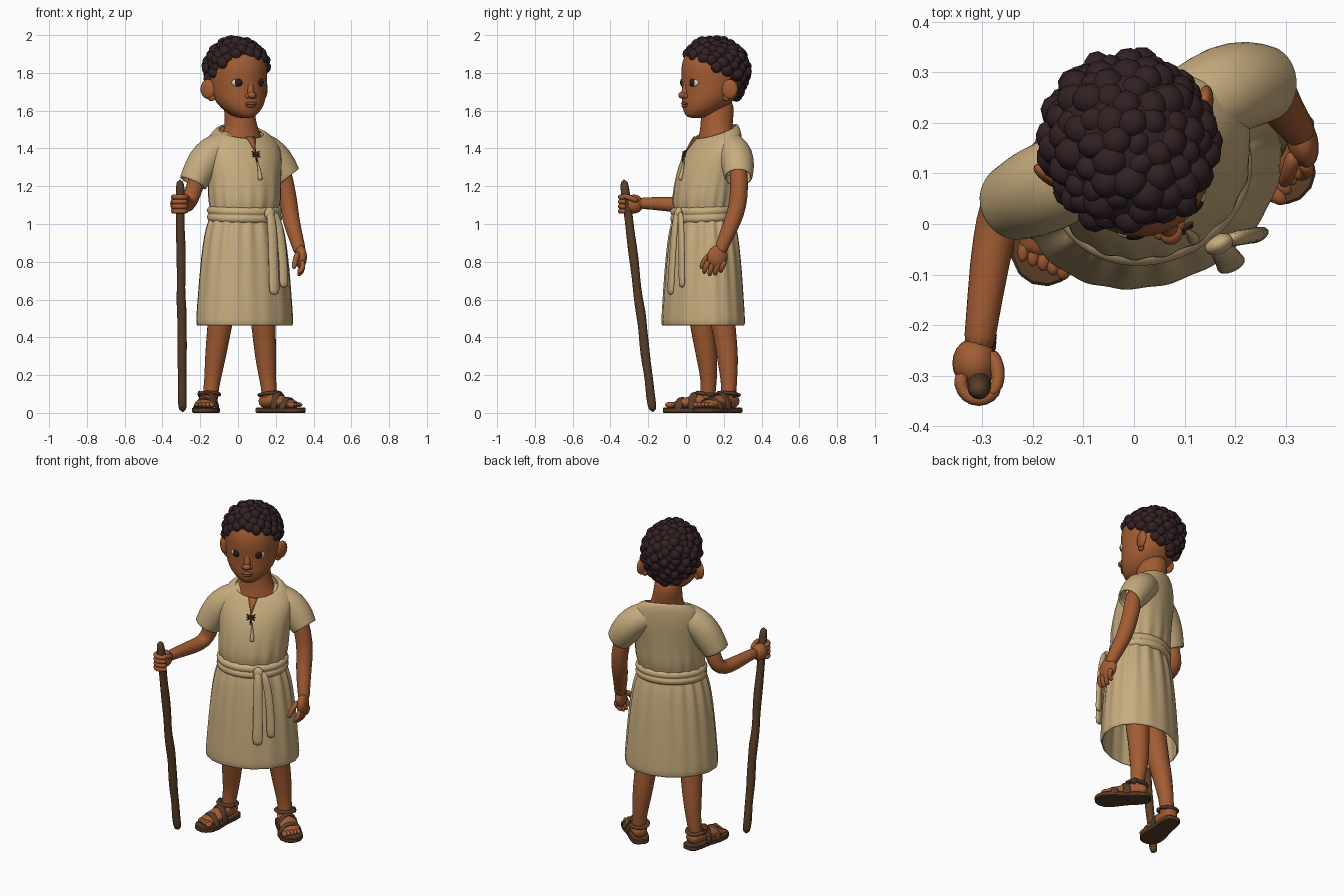
import bpy, bmesh, random
from mathutils import Vector, Matrix
from math import sin, cos, pi, radians, sqrt

random.seed(4)
if "Cube" in bpy.data.objects:
    bpy.data.objects.remove(bpy.data.objects["Cube"])
YAW = radians(25)
FWD, LEFT = Vector((sin(YAW), -cos(YAW), 0)), Vector((cos(YAW), sin(YAW), 0))
X, Y, Z = Vector((1, 0, 0)), Vector((0, 1, 0)), Vector((0, 0, 1))

def material(name, *rgb):
    m = bpy.data.materials.new(name)
    m.use_nodes = True
    m.diffuse_color = (*rgb, 1)
    m.node_tree.nodes["Principled BSDF"].inputs["Base Color"].default_value = (*rgb, 1)
    return m

skin = material("brown skin", .36, .107, .033)
lip = material("lip brown", .29, .085, .032)
cloth = material("tan cloth", .57, .415, .21)
hair_col = material("dark hair", .032, .015, .017)
wood = material("staff wood", .1, .048, .02)
leather = material("sandal leather", .1, .046, .021)
lace = material("dark lacing", .06, .025, .015)
eye_white = material("eye white", .7, .62, .5)
iris_col = material("iris brown", .03, .012, .008)

def finish(name, bm, mat, subsurf=0, solid=0, smooth=True):
    bmesh.ops.recalc_face_normals(bm, faces=bm.faces)
    me = bpy.data.meshes.new(name)
    bm.to_mesh(me)
    bm.free()
    me.materials.append(mat)
    me.polygons.foreach_set("use_smooth", [smooth] * len(me.polygons))
    ob = bpy.data.objects.new(name, me)
    bpy.context.scene.collection.objects.link(ob)
    if solid:
        mod = ob.modifiers.new("thickness", 'SOLIDIFY')
        mod.thickness, mod.offset = solid, -1
    if subsurf:
        ob.modifiers.new("smooth", 'SUBSURF').levels = subsurf
    return ob

def skin_rings(name, rings, mat, caps, solid):
    bm = bmesh.new()
    rows = [[bm.verts.new(p) for p in ring] for ring in rings]
    for a, b in zip(rows, rows[1:]):
        for i in range(len(a)):
            bm.faces.new((a[i - 1], a[i], b[i], b[i - 1]))
    for row in (rows[0], rows[-1]) if caps else ():
        bm.faces.new(row)
    return finish(name, bm, mat, 1, solid)

def loft(name, rings, mat, segs=32, caps=False, solid=0):
    """Turned level ellipses: x, y, z, half width, half depth, tilt, fold depth."""
    out = []
    for x, y, z, a, b, tilt, fold in rings:
        ring = []
        for t in [2 * pi * i / segs for i in range(segs)]:
            f = 1 + fold * sin(17 * t + .9 * sin(3 * t))
            u, v = a * f * cos(t), b * f * sin(t)
            ring.append(Vector((x, y, z + tilt * v)) + LEFT * u - FWD * v)
        out.append(ring)
    return skin_rings(name, out, mat, caps, solid)

def tube(name, pts, mat, ref=X, segs=12, solid=0):
    """Swept ellipse through points: x, y, z, side radius, optional other radius."""
    pos = [Vector(p[:3]) for p in pts]
    out = []
    for i, p in enumerate(pts):
        t = (pos[min(i + 1, len(pos) - 1)] - pos[max(i - 1, 0)]).normalized()
        side = t.cross(ref).normalized()
        up = side.cross(t)
        angles = [2 * pi * k / segs for k in range(segs)]
        out.append([pos[i] + side * p[3] * cos(a) + up * p[-1] * sin(a) for a in angles])
    return skin_rings(name, out, mat, not solid, solid)

def ball(name, loc, radii, mat, turn=YAW):
    bm = bmesh.new()
    m = Matrix.Translation(loc) @ Matrix.Rotation(turn, 4, 'Z') @ Matrix.Diagonal((*radii, 1))
    bmesh.ops.create_uvsphere(bm, u_segments=20, v_segments=12, radius=1, matrix=m)
    return finish(name, bm, mat)

def head_pt(u, v, z):
    return Vector((-.01, .16, z)) + LEFT * u - FWD * v

def chest_pt(u, v, z):
    return Vector((.03, .13, z)) + FWD * v + LEFT * u

# Head and neck: height, half width, front, back
head = [(*head_pt(0, (f + b) / 2, z), a, (b - f) / 2, 0, 0) for z, a, f, b in [
    (1.56, .03, -.155, -.07), (1.575, .066, -.178, -.01), (1.615, .112, -.188, .05), (1.665, .14, -.187, .1),
    (1.72, .149, -.184, .14), (1.78, .155, -.193, .16), (1.85, .156, -.19, .165), (1.91, .138, -.165, .15),
    (1.95, .1, -.11, .1), (1.965, .04, -.04, .04)]]
loft("head", head, skin, caps=True)
loft("neck", [(.025, .15, 1.39, .15, .1, .3, 0), (.02, .15, 1.45, .12, .09, .3, 0), (.02, .16, 1.5, .09, .085, .2, 0),
              (.01, .165, 1.56, .08, .087, 0, 0), (0, .17, 1.68, .08, .09, 0, 0)], skin, caps=True)

# Face
bridge = [(-.165, 1.77, .018), (-.173, 1.73, .018), (-.186, 1.695, .021), (-.187, 1.665, .016)]
tube("nose_bridge", [(*head_pt(0, v, z), r) for v, z, r in bridge], skin)
ball("nose_tip", head_pt(0, -.199, 1.682), (.023, .02, .018), skin)
ball("upper_lip", head_pt(0, -.186, 1.637), (.034, .012, .008), lip)
ball("lower_lip", head_pt(0, -.185, 1.625), (.028, .013, .009), lip)
for s, side in ((1, "left"), (-1, "right")):
    ball(side + "_nostril", head_pt(s * .019, -.187, 1.677), (.014, .014, .012), skin)
    ball(side + "_eye", head_pt(s * .066, -.16, 1.748), (.032, .016, .022), eye_white, YAW + s * .35)
    ball(side + "_iris", head_pt(s * .065, -.167, 1.749), (.023, .013, .0215), iris_col, YAW + s * .35)
    for part, z, h, v, r, mat in (("lash", 1.766, .008, -.176, .006, iris_col), ("brow", 1.803, .01, -.18, .005, lip)):
        tube(side + "_" + part, [(*head_pt(s * u, v + (u - .03) * .6 * (u > .05), z + h * k), r)
             for u, k in ((.034, 0), (.055, 1), (.08, .9), (.098, -.3))], mat, Z, 8)
    ball(side + "_ear", head_pt(s * .164, .002, 1.714), (.018, .044, .052), skin, YAW - s * .6)
    ball(side + "_ear_lobe", head_pt(s * .148, -.008, 1.67), (.014, .022, .02), skin, YAW - s * .6)

# Hair: close cap plus round curls above a sloping hairline
def scalp(d, grow):
    return head_pt(d.x * (.15 + grow), -.008 + d.y * (.168 + grow), 1.825 + d.z * ((.146 if d.z > 0 else .22) + grow))

def below_hairline(d, p):
    return p.z < 1.772 - .13 * d.y

bm = bmesh.new()
bmesh.ops.create_uvsphere(bm, u_segments=48, v_segments=32, radius=1)
bmesh.ops.delete(bm, geom=[v for v in bm.verts if below_hairline(v.co, scalp(v.co, .012))], context='VERTS')
for v in bm.verts:
    v.co = scalp(v.co, .012)
finish("hair_cap", bm, hair_col, solid=.012)
bm = bmesh.new()
COUNT = 170
for i in range(COUNT):
    dz, ang = 1 - (2 * i + 1) / COUNT, i * pi * (3 - sqrt(5)) + random.uniform(-.1, .1)
    d = Vector((sqrt(1 - dz * dz) * cos(ang), sqrt(1 - dz * dz) * sin(ang), dz))
    p = scalp(d, random.uniform(-.008, .002))
    if not below_hairline(d, p):
        turn = Matrix.Rotation(random.uniform(0, pi), 4, 'Z') @ Matrix.Diagonal((1, random.uniform(.8, 1.1), 1, 1))
        bmesh.ops.create_icosphere(bm, subdivisions=2, radius=random.uniform(.029, .037), matrix=Matrix.Translation(p) @ turn)
finish("hair_curls", bm, hair_col)

# Tunic top, sleeves, skirt and belt
loft("tunic_top", [(.035, .095, 1.06, .185, .15, 0, .02), (.035, .095, 1.1, .19, .157, 0, .03), (.035, .1, 1.14, .2, .166, 0, .02),
     (.035, .11, 1.25, .2, .158, 0, .006), (.03, .135, 1.36, .212, .149, .1, 0), (.025, .152, 1.43, .205, .13, .22, 0),
     (.02, .16, 1.475, .165, .118, .33, 0), (.018, .16, 1.497, .128, .104, .38, .01), (.018, .16, 1.487, .117, .095, .38, .01)],
     cloth, segs=72, solid=.01)
tube("left_sleeve", [(.04, .185, 1.425, .075), (.125, .238, 1.408, .086), (.185, .268, 1.36, .092), (.228, .277, 1.3, .087),
     (.258, .277, 1.255, .077), (.266, .277, 1.245, .075)], cloth, Y, 20, .012)
tube("right_sleeve", [(-.02, .14, 1.425, .075), (-.105, .104, 1.405, .086), (-.163, .077, 1.357, .091), (-.2, .06, 1.295, .088),
     (-.232, .045, 1.23, .078), (-.239, .042, 1.215, .077)], cloth, Y, 20, .012)
hem = [(.46, .262, .008), (.48, .268, .008), (.6, .258, .01), (.75, .246, .015), (.9, .227, .025), (.98, .21, .035),
       (1.03, .192, .03), (1.06, .186, 0)]
loft("skirt", [(.035, .092, z, a, a * .79, 0, f) for z, a, f in hem], cloth, segs=96, solid=.012)
band = [(-.043, -.012), (-.037, .004), (-.02, .01), (-.005, .007), (0, 0), (.006, .007), (.02, .01), (.036, .004), (.042, -.012)]
loft("belt", [(.035, .094, 1.052 + dz, .196 + g, .162 + g, .04, 0) for dz, g in band], cloth, segs=48)
ball("belt_knot", (.168, -.04, 1.053), (.03, .02, .036), cloth)
tube("belt_tail_long", [(x, y, z, w, .015) for x, y, z, w in [(.168, -.045, 1.07, .022), (.18, -.06, 1, .027),
     (.187, -.07, .85, .028), (.192, -.08, .68, .031), (.193, -.082, .62, .031)]], cloth, FWD)
tube("belt_tail_short", [(x, y, z, w, .015) for x, y, z, w in [(.185, -.03, 1.07, .02), (.218, -.026, 1, .024),
     (.237, -.022, .85, .024), (.243, -.022, .71, .026), (.244, -.022, .66, .026)]], cloth, FWD)

# Neck slit and lacing
slit = [(-.026, .088, 1.462), (.026, .088, 1.462), (.014, .119, 1.425), (0, .149, 1.38), (-.014, .119, 1.425)]
bm = bmesh.new()
bm.faces.new([bm.verts.new(chest_pt(*p)) for p in slit])
finish("neck_slit", bm, skin, solid=.004)
for k, (a, b) in enumerate([((-.03, 1.39), (.028, 1.35)), ((.03, 1.39), (-.028, 1.35)), ((-.03, 1.37), (.03, 1.37)), ((0, 1.4), (0, 1.32))]):
    tube("lace_%d" % k, [(*chest_pt(u, .152 + (1.38 - z) * .25, z), .007) for u, z in (a, b)], lace, FWD, 6)
cord = [(.003, .154, 1.35, .005), (.012, .17, 1.29, .007), (.012, .18, 1.25, .014), (.012, .182, 1.23, .014)]
tube("lace_cord", [(*chest_pt(*p[:3]), p[3]) for p in cord], cloth, FWD, 8)

# Arms
tube("left_arm", [(.22, .272, 1.34, .05), (.252, .284, 1.2, .05), (.27, .275, 1.1, .049), (.28, .25, 1.02, .047),
     (.3, .218, .95, .042), (.32, .192, .885, .036), (.33, .178, .84, .034)], skin)
tube("right_arm", [(-.19, .06, 1.32, .048), (-.23, .064, 1.19, .047), (-.255, .055, 1.125, .046), (-.27, .01, 1.1, .044),
     (-.286, -.08, 1.103, .041), (-.3, -.19, 1.11, .033), (-.309, -.26, 1.11, .033)], skin)

# Relaxed left hand
ball("left_palm", (.332, .166, .825), (.031, .056, .062), skin, .25)
for i in range(4):
    y, z = .106 + .029 * i, .725 + (.012, 0, .003, .018)[i]
    tube("left_finger_%d" % i, [(.339, y + .014, .81, .017), (.344, y, .775, .016), (.336, y - .008, z + .02, .015),
         (.316, y - .01, z, .011)], skin, Y, 8)
tube("left_thumb", [(.318, .145, .85, .019), (.306, .1, .815, .017), (.298, .085, .785, .015), (.296, .08, .76, .01)], skin, X, 8)

# Right hand gripping the staff
ball("right_palm", (-.315, -.275, 1.106), (.044, .05, .05), skin, 0)
for i in range(4):
    tube("right_finger_%d" % i, [(-.307 + .038 * cos(a), -.312 + .038 * sin(a), 1.068 + .025 * i, .015)
         for a in [radians(150 + 40 * k) for k in range(6)]], skin, Z, 8)
tube("right_thumb", [(-.285, -.25, 1.12, .018), (-.267, -.285, 1.135, .016), (-.268, -.32, 1.147, .014), (-.285, -.34, 1.15, .01)], skin, Z, 8)

# Walking staff with a slight wobble
wob = lambda: random.uniform(-.003, .003)
tube("staff", [(-.295 - .01 * h + wob(), -.175 - .155 * h + wob(), 1.24 * h, .025 + wob()) for h in [k / 14 for k in range(15)]], wood)

# Legs
tube("left_leg", [(.12, .17, .65, .085), (.135, .195, .48, .068), (.14, .21, .38, .062), (.148, .222, .28, .058),
     (.158, .228, .17, .044), (.167, .226, .1, .042), (.168, .225, .04, .042)], skin)
tube("right_leg", [(-.07, .07, .65, .085), (-.095, .085, .48, .068), (-.108, .098, .38, .063), (-.122, .112, .28, .056),
     (-.136, .122, .17, .044), (-.146, .115, .1, .042), (-.148, .112, .04, .042)], skin)

# Feet and sandals, built pointing forward and then turned
OUTLINE = [(.078, .026), (.058, .047), (.01, .055), (-.06, .057), (-.14, .07), (-.19, .066), (-.224, .044), (-.238, .016)]
INSTEP = [(.06, .055, .028, .025), (.04, .06, .041, .038), (0, .066, .046, .045), (-.08, .058, .05, .037),
          (-.14, .048, .058, .026), (-.185, .043, .055, .018)]
arch = [(cos(pi * k / 10), sin(pi * k / 10)) for k in range(21)]
for side, s, loc, turn in (("left", 1, (.168, .225, 0), 46), ("right", -1, (-.152, .115, 0), -8)):
    bm = bmesh.new()
    rim = [(w, y) for y, w in OUTLINE] + [(-w, y) for y, w in reversed(OUTLINE)]
    base = bm.faces.new([bm.verts.new((x, y, 0)) for x, y in rim])
    top = bmesh.ops.extrude_face_region(bm, geom=[base])["geom"]
    bmesh.ops.translate(bm, verts=[v for v in top if isinstance(v, bmesh.types.BMVert)], vec=(0, 0, .028))
    parts = [finish(side + "_sole", bm, leather, smooth=False)]
    parts[0].modifiers.new("round", 'BEVEL').width = .005
    parts.append(tube(side + "_foot", [(0, *p) for p in INSTEP], skin, Z, 16))
    for i in range(5):
        r = .016 - .001 * i
        parts.append(ball("%s_toe_%d" % (side, i), (s * (.021 * i - .042), .006 * i - .196, .043), (r, .026, r), skin, 0))
    for name, y, w, h in (("toe_strap", -.135, .063, .062), ("instep_strap", -.065, .056, .09)):
        parts.append(tube(side + "_" + name, [(w * c, y + .014 * s * c, .014 + h * n, .009, .022) for c, n in arch[:11]], leather, Y))
    parts.append(tube(side + "_ankle_strap", [(.05 * c, .054 * n, .1 - .008 * n, .015, .01) for c, n in arch], leather, Z))
    parts.append(ball(side + "_buckle", (s * .052, -.01, .1), (.008, .018, .018), lace, 0))
    for ob in parts:
        ob.location, ob.rotation_euler.z = loc, radians(turn)
